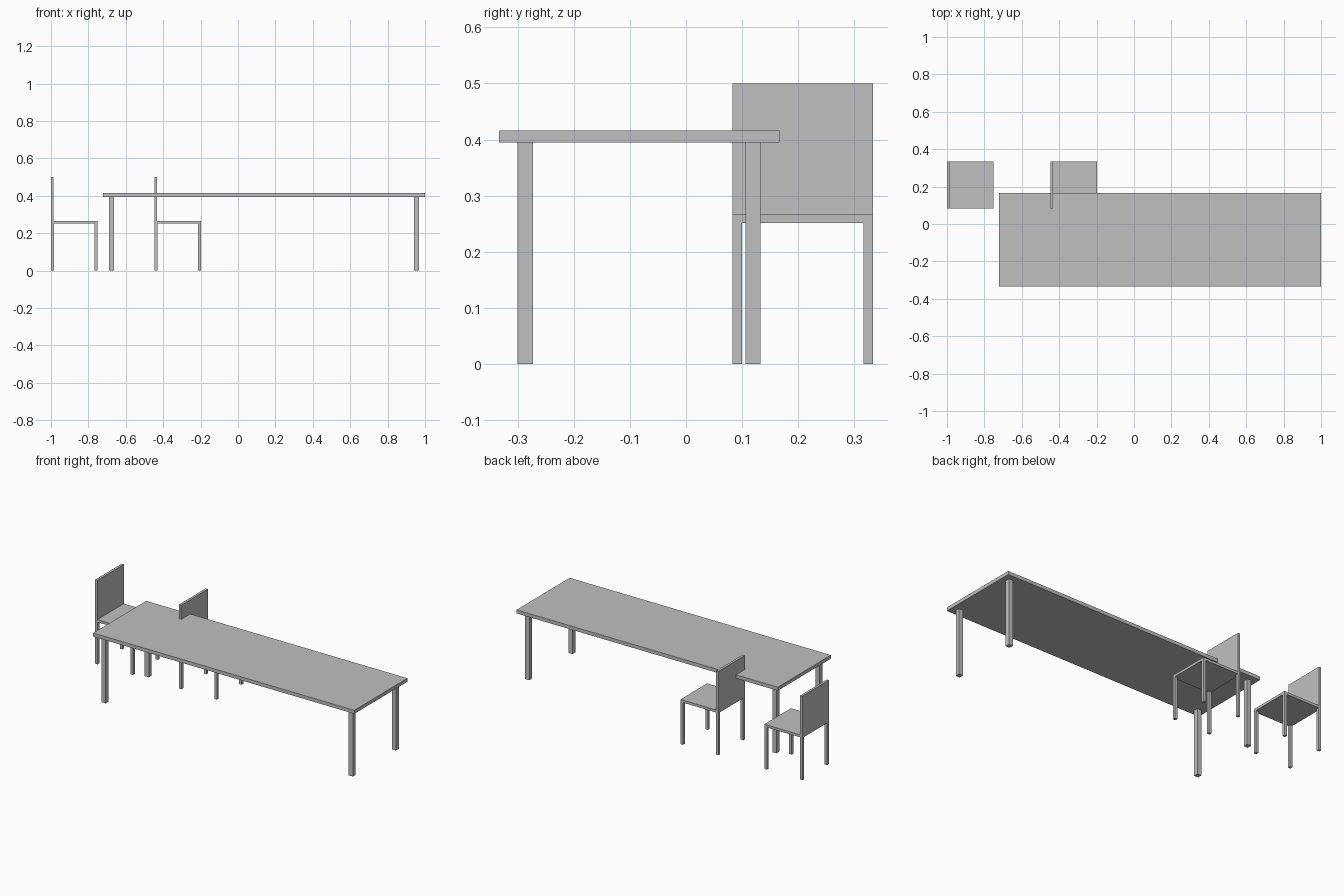
import bpy

if "Cube" in bpy.data.objects:
    bpy.data.objects.remove(bpy.data.objects["Cube"])

grey = bpy.data.materials.new("plain grey")
grey.diffuse_color = (0.53, 0.53, 0.53, 1)
grey.use_nodes = True
grey.node_tree.nodes["Principled BSDF"].inputs["Base Color"].default_value = grey.diffuse_color


def box(name, x, y, z):
    """Axis-aligned box from (min, max) ranges."""
    spans = (x, y, z)
    bpy.ops.mesh.primitive_cube_add(size=1, location=[(a + b) / 2 for a, b in spans])
    ob = bpy.context.object
    ob.name = name
    ob.scale = [b - a for a, b in spans]
    bpy.ops.object.transform_apply(location=False, rotation=False, scale=True)
    ob.data.materials.append(grey)
    return ob


def legs(name, x, y, size, height):
    """Four square legs in the corners of a rectangle."""
    for lx in (x[0], x[1] - size):
        for ly in (y[0], y[1] - size):
            box(name, (lx, lx + size), (ly, ly + size), (0, height))


# Table
box("table_top", (-0.722, 1.0), (-0.333, 0.167), (0.395, 0.416))
legs("table_leg", (-0.689, 0.967), (-0.3, 0.133), 0.027, 0.395)

# Two chairs, backrest on the left edge
for x0 in (-1.0, -0.447):
    x, y = (x0, x0 + 0.25), (0.083, 0.333)
    box("chair_seat", x, y, (0.251, 0.266))
    box("chair_back", (x0, x0 + 0.0145), y, (0.266, 0.5))
    legs("chair_leg", x, y, 0.0165, 0.251)
